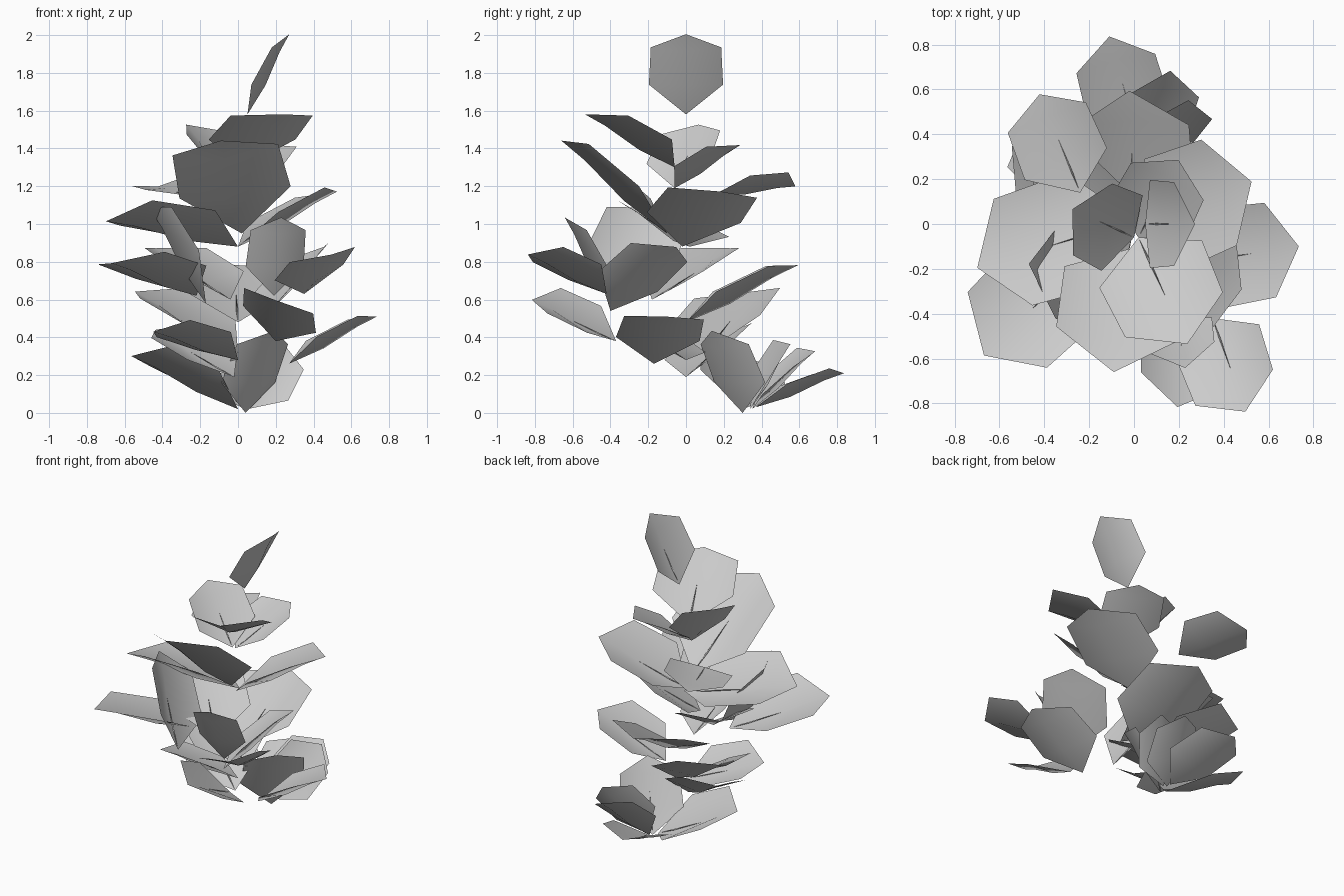
import bpy
from math import sin, cos, radians
from mathutils import Vector

CUP = 0.12   # how far the blade edges lift above the base-tip line
SAG = -0.02  # how far the midrib bows below it


def add_mesh(name, verts, faces):
    me = bpy.data.meshes.new(name)
    me.from_pydata(verts, [], faces)
    ob = bpy.data.objects.new(name, me)
    bpy.context.collection.objects.link(ob)
    for p in me.polygons:
        p.use_smooth = True
    return ob


def leaf(i, base, tip, ratio=0.82, roll=0):
    """Six-sided cupped blade with a thin midrib; roll lifts its right edge."""
    base, tip = Vector(base), Vector(tip)
    axis = tip - base
    length = axis.length
    side = axis.cross(Vector((0, 0, 1))).normalized()
    up = side.cross(axis).normalized()
    a = radians(roll)
    side, up = side * cos(a) + up * sin(a), up * cos(a) - side * sin(a)

    def at(t, s, h):
        return base + axis * t + side * (s * length) + up * (h * length)

    w = ratio / 2
    # blade: base, two midrib points, tip, then right and left edges
    verts = [at(0, 0, 0), at(0.38, 0, SAG), at(0.78, 0, 0.02), at(1, 0, 0.02),
             at(0.31, w, CUP), at(0.78, w * 0.95, CUP),
             at(0.31, -w, CUP), at(0.78, -w * 0.95, CUP)]
    faces = [(0, 4, 1), (4, 5, 2, 1), (5, 3, 2),
             (0, 1, 6), (6, 1, 2, 7), (7, 2, 3)]
    add_mesh("leaf_%02d" % i, verts, faces)
    # midrib: slim tapered sliver lying in the fold
    r = 0.008
    rib = [at(0.02, 0, 0), at(0.2, r, -0.006), at(0.2, -r, -0.006),
           at(0.2, 0, 0.004), at(0.55, 0, 0)]
    add_mesh("midrib_%02d" % i, rib,
             [(0, 1, 3), (0, 3, 2), (1, 4, 3), (3, 4, 2), (0, 2, 1), (1, 2, 4)])


# crown leaves
crown = [
    ((0.05, 0, 1.58), (0.28, 0, 2.0), 0.82, 0),
    ((0.02, -0.06, 1.30), (0.24, -0.54, 1.57), 0.85, 0),
    ((0, -0.06, 1.19), (-0.28, 0.07, 1.52), 0.85, 5),
    ((0.02, -0.06, 1.19), (0.20, 0.29, 1.41), 0.85, 0),
    ((0.02, -0.10, 0.95), (-0.09, -0.67, 1.43), 0.79, -8),
]
# middle leaves
middle = [
    ((0, 0.02, 0.88), (-0.70, -0.20, 1.00), 0.74, -15),
    ((0, -0.02, 0.88), (0.53, 0.19, 1.16), 0.83, 7),
    ((-0.24, 0.14, 1.15), (-0.42, 0.58, 1.19), 0.84, 11),
    ((-0.17, -0.40, 0.58), (-0.48, -0.18, 1.08), 0.74, -40),
    ((0.19, -0.42, 0.62), (0.23, -0.65, 1.03), 0.66, 0),
    ((0.17, -0.40, 0.54), (0.46, -0.05, 0.87), 0.75, 18),
    ((0.35, -0.42, 0.63), (0.50, -0.84, 0.83), 0.84, -13),
    ((-0.22, -0.15, 0.62), (-0.67, -0.59, 0.78), 0.80, -8),
    ((-0.04, -0.18, 0.60), (-0.44, 0.24, 0.86), 0.75, 0),
]
# lower leaves
lower = [
    ((0.27, -0.17, 0.26), (0.74, -0.10, 0.50), 0.84, 3),
    ((0.20, -0.37, 0.38), (0.19, -0.82, 0.59), 0.84, 22),
    ((0, 0, 0.48), (-0.02, 0.60, 0.77), 0.82, 0),
    ((0, 0.10, 0.32), (-0.55, 0.35, 0.63), 0.80, 7),
    ((0, 0, 0.28), (-0.45, -0.20, 0.42), 0.80, -14),
    ((-0.02, 0, 0.19), (-0.44, 0.27, 0.43), 0.80, 12),
    ((0, 0.30, 0.02), (-0.57, 0.25, 0.29), 0.76, -15),
    ((0.04, 0.30, 0.0), (0.20, 0.13, 0.43), 0.80, 0),
    ((0.02, 0.37, 0.03), (-0.11, 0.84, 0.20), 0.74, 5),
    ((0.05, 0.34, 0.02), (0.24, 0.56, 0.36), 0.74, -50),
    ((0.03, 0.35, 0.02), (0.16, 0.69, 0.32), 0.70, -25),
]

for i, spec in enumerate(crown + middle + lower, 1):
    leaf(i, *spec)
